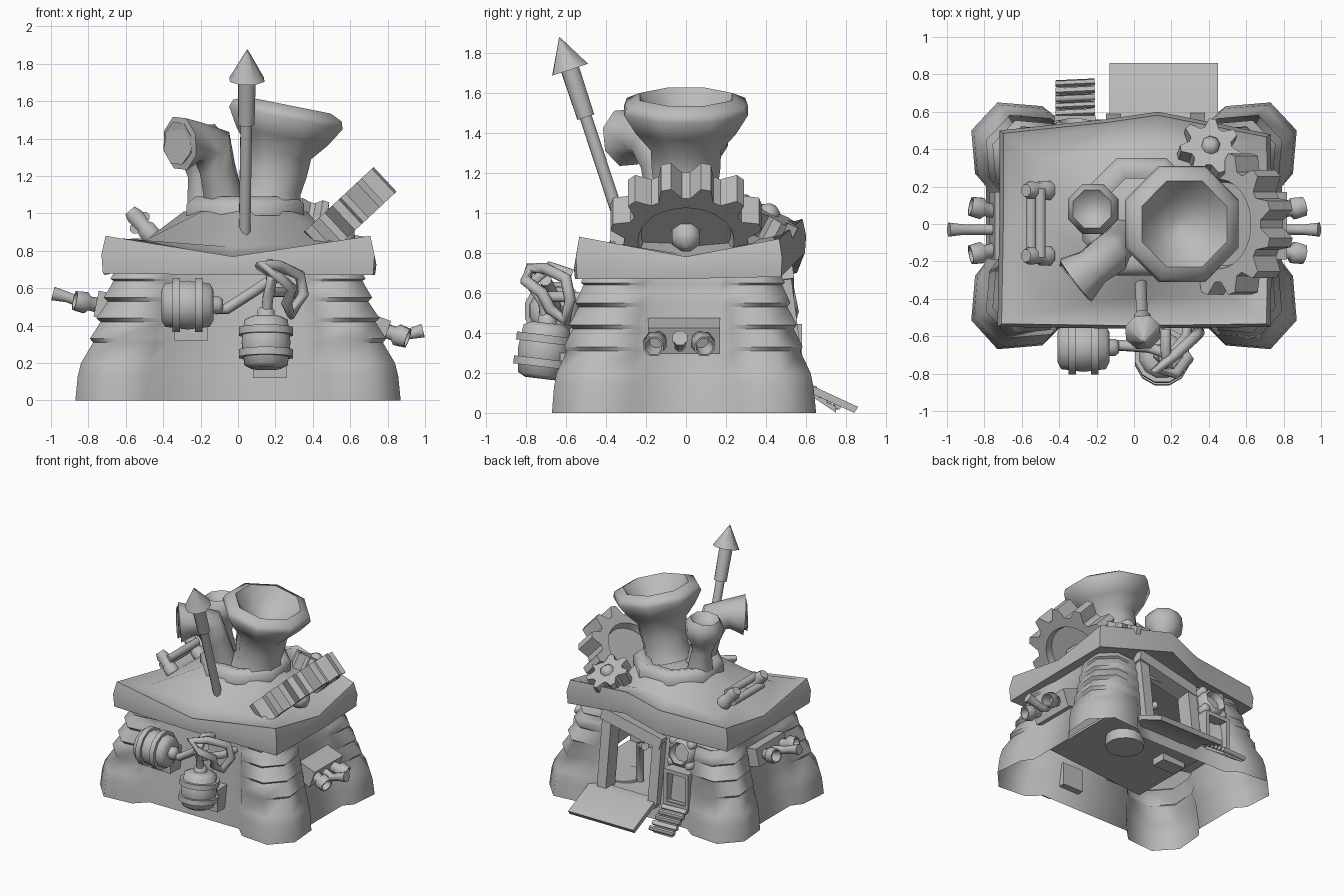
import bpy, bmesh, math
from mathutils import Vector, Matrix

if "Cube" in bpy.data.objects:
    bpy.data.objects.remove(bpy.data.objects["Cube"], do_unlink=True)

GREY = (0.5, 0.5, 0.5, 1)
mat = bpy.data.materials.new("plain grey")
mat.use_nodes = True
mat.diffuse_color = GREY
mat.node_tree.nodes["Principled BSDF"].inputs["Base Color"].default_value = GREY


def finish(name, bm, angle=60):
    bmesh.ops.recalc_face_normals(bm, faces=bm.faces)
    me = bpy.data.meshes.new(name)
    bm.to_mesh(me)
    bm.free()
    me.materials.append(mat)
    ob = bpy.data.objects.new(name, me)
    bpy.context.collection.objects.link(ob)
    for o in bpy.context.selected_objects:
        o.select_set(False)
    ob.select_set(True)
    bpy.context.view_layer.objects.active = ob
    bpy.ops.object.shade_smooth_by_angle(angle=math.radians(angle))
    return ob


def loft(name, rings, caps=True, loop=False, angle=60, skip=lambda ring, i: False):
    """Skin a list of equally long point rings."""
    bm = bmesh.new()
    vs = [[bm.verts.new(p) for p in r] for r in rings]
    n = len(rings[0])
    for k, (a, b) in enumerate(zip(vs, vs[1:] + ([vs[0]] if loop else []))):
        for i in range(n):
            j = (i + 1) % n
            if not skip(k, i):
                bm.faces.new((a[i], a[j], b[j], b[i]))
    if caps and not loop:
        bm.faces.new(vs[0][::-1])
        bm.faces.new(vs[-1])
    return finish(name, bm, angle)


def frame(origin, axis):
    q = Vector(axis).to_track_quat('Z', 'Y')
    return Matrix.Translation(origin) @ q.to_matrix().to_4x4()


def circle(r, h, n, off=0.5):
    return [Vector((r * math.cos((i + off) * math.tau / n),
                    r * math.sin((i + off) * math.tau / n), h)) for i in range(n)]


def lathe(name, profile, origin, axis=(0, 0, 1), n=8, loop=False):
    m = frame(origin, axis)
    return loft(name, [[m @ p for p in circle(r, h, n)] for r, h in profile], loop=loop)


def tube(name, path, r, n=8, closed=False):
    pts = [Vector(p) for p in path]
    radii = r if isinstance(r, list) else [r] * len(pts)
    up = sum((a.cross(b) for a, b in zip(pts, pts[1:] + pts[:1])), Vector())
    if up.length < 0.001:
        up = (pts[-1] - pts[0]).orthogonal()
    rings = []
    for i, p in enumerate(pts):
        a = pts[i - 1] if i or closed else p
        b = pts[(i + 1) % len(pts)] if closed or i < len(pts) - 1 else p
        u = up.cross(b - a).normalized()
        v = (b - a).cross(u).normalized()
        rings.append([p + u * c.x + v * c.y for c in circle(radii[i], 0, n)])
    return loft(name, rings, loop=closed)


def box(name, size, loc, rot=(0, 0, 0)):
    bm = bmesh.new()
    bmesh.ops.create_cube(bm, size=1)
    ob = finish(name, bm)
    ob.scale, ob.location, ob.rotation_euler = size, loc, rot
    return ob


def gear(name, origin, axis, teeth, r_out, r_root, r_face, thick, dish):
    m = frame(origin, axis)
    n = teeth * 4

    def outline(h):
        return [circle(r_out if i % 4 in (1, 2) else r_root, h, n)[i] for i in range(n)]
    t = thick / 2
    rings = [circle(r_face * 0.93, dish - t, n), circle(r_face, -t, n), outline(-t), outline(t),
             circle(r_face, t, n), circle(r_face * 0.93, t - dish, n)]
    loft(name, [[m @ p for p in r] for r in rings], angle=25)


# Walls: one open shell with a stepped tower at each corner and a doorway in the back
quarter = [(0.79, 0.2, False), (0.85, 0.27, True), (0.87, 0.5, True),
           (0.73, 0.65, True), (0.49, 0.63, True), (0.4, 0.56, False)]
tiers = [(0, 1), (0.13, 0.985), (0.2, 0.965), (0.31, 0.89), (0.33, 0.91), (0.42, 0.845), (0.44, 0.87),
         (0.53, 0.8), (0.55, 0.825), (0.6, 0.79), (0.64, 0.765), (0.65, 0.785), (0.7, 0.75)]


def wall_ring(z, s):
    w = 1 - 0.29 * z

    def corner(sx, sy):
        sv = 1.03 * s if sy < 0 else s - 0.04 * z
        return [(sx * x * s, sy * y * sv, z) if tower else (sx * x * w, sy * y * w, z)
                for x, y, tower in quarter]
    door = [(0.3, 0.56 * w, z), (-0.08, 0.56 * w, z)]
    return corner(1, 1) + door + corner(-1, 1)[::-1] + corner(-1, -1) + corner(1, -1)[::-1]


loft("walls", [wall_ring(z, s) for z, s in tiers], caps=False,
     skip=lambda k, i: i == 6 and 0.1 < tiers[k][0] < 0.6)

# Roof: sagging slab with a rolled rim, rising to the chimney collar
edge = [(-0.73, -0.55, 0.68, 0.88), (-0.03, -0.56, 0.67, 0.77), (0.73, -0.55, 0.67, 0.88),
        (0.74, 0, 0.67, 0.78), (0.73, 0.48, 0.68, 0.87), (0.13, 0.6, 0.8, 0.97),
        (-0.15, 0.56, 0.7, 0.88), (-0.72, 0.5, 0.68, 0.86), (-0.72, 0, 0.67, 0.78)]
rise = [0.85, 0.82, 0.84, 0.79, 0.85, 0.95, 0.91, 0.85, 0.85]
under = [(x * 0.88, y * 0.88, b + 0.02) for x, y, b, t in edge]
bottom = [(x * 0.99, y * 0.99, b) for x, y, b, t in edge]
middle = [(x, y, (b + t) / 2) for x, y, b, t in edge]
top = [(x * 0.97, y * 0.97, t) for x, y, b, t in edge]
lip = [(x * 0.92, y * 0.92, t - 0.01) for x, y, b, t in edge]
slope = [(x * 0.7, y * 0.7, h) for (x, y, b, t), h in zip(edge, rise)]
crown = [(0.04 + 0.33 * math.cos(a), 0.04 + 0.33 * math.sin(a), 1.01)
         for a in [math.atan2(y, x * 0.75) for x, y, b, t in edge]]
loft("roof", [under, bottom, middle, top, lip, slope, crown])
lathe("chimney_collar", [(0.34, 0), (0.34, 0.06), (0.29, 0.1), (0.22, 0.08), (0.22, 0)],
      (0.04, 0.04, 0.99), loop=True)

# Chimneys
lathe("main_chimney", [(0.2, 0), (0.17, 0.1), (0.185, 0.2), (0.19, 0.3), (0.27, 0.39), (0.335, 0.49),
                       (0.32, 0.53), (0.25, 0.56), (0.15, 0.43), (0.03, 0.37)], (0.16, 0, 1.03), (0.2, 0, 1))
lathe("small_chimney", [(0.1, 0), (0.075, 0.18), (0.1, 0.26), (0.14, 0.32), (0.145, 0.4),
                        (0.11, 0.45), (0.06, 0.4)], (-0.18, 0.08, 1.02), (-0.1, 0, 1))
tube("side_horn", [(-0.06, -0.08, 1.0), (-0.11, -0.13, 1.24), (-0.14, -0.17, 1.36),
                   (-0.22, -0.23, 1.385), (-0.31, -0.3, 1.375), (-0.325, -0.31, 1.375),
                   (-0.25, -0.25, 1.375)],
     [0.11, 0.1, 0.12, 0.11, 0.15, 0.12, 0.07])

# Spear mast
lathe("spear_mast", [(0.033, 0), (0.033, 0.64), (0.047, 0.64), (0.05, 0.9), (0.1, 0.89), (0.002, 1.06)],
      (0.035, -0.3, 0.87), (0.015, -0.33, 1.0))

# Gears
axis = Vector((0.68, 0, -0.73)).normalized()
mid = Vector((0.51, 0, 0.925))
gear("large_gear", mid, axis, 12, 0.385, 0.31, 0.24, 0.18, 0.05)
lathe("large_gear_hub", [(0.075, 0), (0.075, 0.09), (0.05, 0.12), (0.01, 0.14)], mid, axis)
axis = Vector((0.15, 0.45, 0.85)).normalized()
mid = Vector((0.4, 0.39, 0.95))
gear("small_gear", mid, axis, 7, 0.165, 0.115, 0.06, 0.12, 0.0)
lathe("small_gear_hub", [(0.05, 0), (0.05, 0.08), (0.02, 0.1)], mid, axis)

# Roof handle: two posts joined by twin bars
for y, end in ((-0.17, "front"), (0.18, "back")):
    lathe(f"handle_post_{end}", [(0.055, 0), (0.055, 0.05), (0.04, 0.07), (0.05, 0.14), (0.035, 0.18)],
          (-0.46, y, 0.88), (-0.65, 0, 0.75))
for dx, dz, label in ((0, 0, "upper"), (-0.05, -0.06, "lower")):
    tube(f"handle_bar_{label}", [(-0.5 + dx, -0.18, 0.98 + dz), (-0.5 + dx, 0.19, 0.98 + dz)], 0.03)

# Front barrels with straps and brackets
barrel = [(0.08, -0.14), (0.12, -0.12), (0.135, 0), (0.12, 0.12), (0.08, 0.14)]
for name, loc, axis in (("side_barrel", (-0.27, -0.66, 0.51), (1, 0, 0)),
                        ("hanging_barrel", (0.15, -0.71, 0.31), (0, 0.12, 1))):
    lathe(name, barrel, loc, axis, 12)
    for h in (-0.06, 0.06):
        lathe(name + "_strap", [(0.12, h - 0.02), (0.15, h - 0.02), (0.15, h + 0.02), (0.12, h + 0.02)],
              loc, axis, 12, loop=True)
    box(name + "_bracket", (0.18, 0.14, 0.18), (loc[0] + 0.02, -0.56, loc[2] - 0.1))
    lathe(name + "_cap", [(0.05, 0.12), (0.05, 0.17), (0.03, 0.19)], loc, axis)

# Pipes between the barrels
tube("barrel_pipe", [(-0.12, -0.65, 0.49), (-0.06, -0.65, 0.49), (0.08, -0.66, 0.58), (0.2, -0.7, 0.66)], 0.03)
tube("chain_link", [(0.12, -0.78, 0.72), (0.22, -0.7, 0.72), (0.33, -0.6, 0.67), (0.35, -0.58, 0.57),
                    (0.28, -0.6, 0.46), (0.26, -0.68, 0.52), (0.29, -0.72, 0.6), (0.22, -0.8, 0.66)],
     0.03, closed=True)
tube("hanging_pipe", [(0.15, -0.7, 0.44), (0.16, -0.71, 0.55), (0.18, -0.78, 0.64), (0.17, -0.68, 0.73),
                      (0.17, -0.57, 0.69)], 0.03)
tube("wall_pipe", [(0.18, -0.72, 0.58), (0.28, -0.6, 0.58), (0.3, -0.44, 0.57)], 0.028)

# Side exhaust blocks with three pipes each
for s, z, tilt, side in ((1, 0.39, -0.35, "left"), (-1, 0.5, 0.2, "right")):
    x = 0.74 if s > 0 else 0.70
    box(f"exhaust_block_{side}", (0.18, 0.36, 0.14), (s * (x - 0.03), -0.01, z), (0, -s * tilt, 0))
    for y in (-0.13, 0.06):
        lathe(f"exhaust_{side}", [(0.045, 0), (0.04, 0.1), (0.062, 0.12), (0.055, 0.18), (0.045, 0.18),
                                  (0.035, 0.1)], (s * x, y, z), (s, 0.2 if y > 0 else -0.2, tilt))
    tip = z + (0.16 * tilt)
    tube(f"exhaust_middle_{side}", [(s * x, -0.03, z), (s * 0.86, -0.03, tip), (s * 0.91, -0.03, tip + 0.02),
                                    (s * 0.99, -0.03, tip + 0.04)], [0.03, 0.03, 0.03, 0.04])

# Back door frame, ramp, floor and room
for x, label, h in ((-0.11, "right", 0.48), (0.34, "left", 0.58)):
    box(f"door_post_{label}", (0.08, 0.12, h), (x, 0.5, 0.12 + h / 2), (0.13, 0, 0))
box("door_lintel", (0.54, 0.13, 0.09), (0.12, 0.47, 0.65), (0.13, -0.22, 0))
ramp = [(0.52, 0.1), (0.62, 0.1), (0.84, 0), (0.86, 0.03), (0.6, 0.15), (0.52, 0.15)]
loft("ramp", [[(x, y, z) for y, z in ramp] for x in (-0.13, 0.45)])
box("floor", (0.85, 0.75, 0.02), (0.2, 0.17, 0.12), (0, -0.08, 0))
box("room_wall", (0.84, 0.02, 0.5), (0.2, -0.18, 0.4))
lathe("floor_drum", [(0.14, 0), (0.14, 0.1)], (0.34, 0.3, 0.05), n=16)
box("floor_hatch", (0.2, 0.12, 0.06), (-0.08, 0.3, 0.07))
tube("inner_valve", [(0.2, 0.3, 0.12), (0.2, 0.3, 0.42), (0.1, 0.38, 0.46)], 0.03)

# Back porthole with lugs, and the ribbed chute below it
axis = Vector((0, 1, 0.2)).normalized()
lathe("porthole", [(0.11, -0.05), (0.11, 0.03), (0.085, 0.05), (0.07, 0.0)], (-0.32, 0.5, 0.57), axis)
for i in range(4):
    a = math.radians(45 + 90 * i)
    lathe("porthole_lug", [(0.035, -0.04), (0.035, 0.03), (0.02, 0.04)],
          (-0.32 + 0.11 * math.cos(a), 0.5 - 0.02 * math.sin(a), 0.57 + 0.11 * math.sin(a)), axis, 6)
for x in (-0.41, -0.22):
    box("chute_side", (0.03, 0.14, 0.28), (x, 0.51, 0.3))
for z in (0.17, 0.43):
    box("chute_ledge", (0.22, 0.14, 0.03), (-0.315, 0.51, z))
loft("chute", [[(x, 0.5, 0.17), (x, 0.75, 0.0), (x, 0.75, 0.03), (x, 0.5, 0.2)] for x in (-0.4, -0.23)])
for i in range(6):
    y = 0.55 + 0.04 * i
    tube("chute_rib", [(-0.42, y, 0.175 - 0.028 * i), (-0.21, y + 0.01, 0.175 - 0.028 * i)], 0.019, 6)
